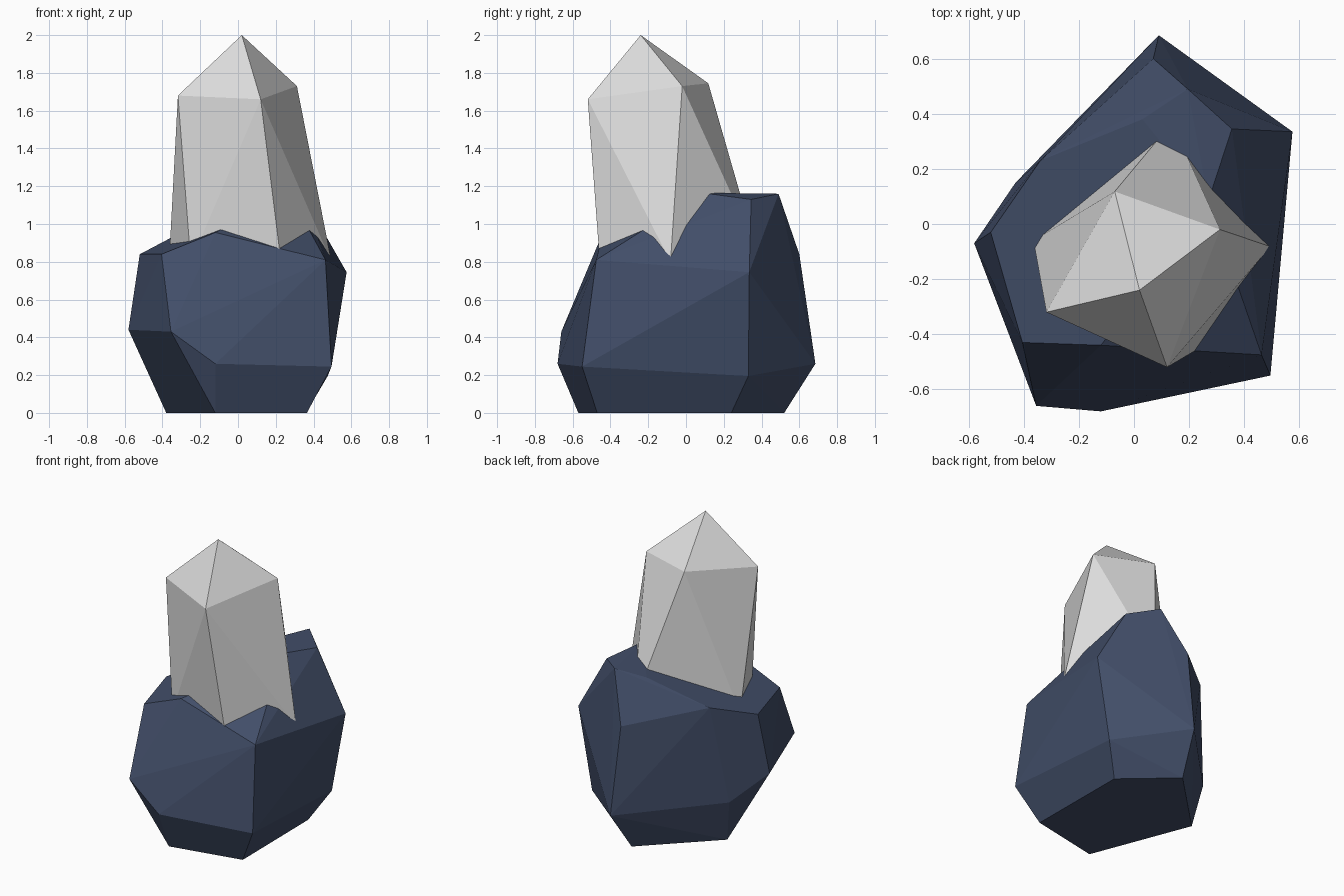
import bpy, bmesh, math

if "Cube" in bpy.data.objects:
    bpy.data.objects.remove(bpy.data.objects["Cube"])


def material(name, color):
    m = bpy.data.materials.new(name)
    m.diffuse_color = (*color, 1.0)
    m.use_nodes = True
    m.node_tree.nodes["Principled BSDF"].inputs["Base Color"].default_value = m.diffuse_color
    return m


def faceted_solid(name, rings, mat, merge_angle):
    """Flat-faced convex solid skinned over stacked rings of corners."""
    bm = bmesh.new()
    for ring in rings:
        for co in ring:
            bm.verts.new(co)
    bmesh.ops.convex_hull(bm, input=bm.verts[:])
    loose = [v for v in bm.verts if not v.link_faces]
    bmesh.ops.delete(bm, geom=loose, context='VERTS')
    # merge nearly coplanar triangles into clean facets
    bmesh.ops.dissolve_limit(bm, angle_limit=math.radians(merge_angle),
                             verts=[], edges=bm.edges[:])
    bmesh.ops.recalc_face_normals(bm, faces=bm.faces[:])
    me = bpy.data.meshes.new(name)
    bm.to_mesh(me)
    bm.free()
    me.materials.append(mat)
    obj = bpy.data.objects.new(name, me)
    bpy.context.collection.objects.link(obj)
    return obj


slate = material("dark slate blue", (0.054, 0.076, 0.140))
pale = material("pale grey", (0.72, 0.72, 0.72))

# Rock base: foot, lower belt, left bulge, shoulder, crown
rock_rings = [
    [(-0.12, -0.57, 0), (0.365, -0.47, 0), (0.36, 0.24, 0),
     (0.045, 0.52, 0), (-0.38, 0.10, 0)],
    [(-0.12, -0.68, 0.26), (0.495, -0.55, 0.245), (0.475, 0.33, 0.195),
     (0.09, 0.685, 0.26), (-0.43, 0.15, 0.285)],
    [(-0.355, -0.66, 0.43), (-0.58, -0.07, 0.44)],
    [(-0.405, -0.43, 0.84), (0.463, -0.475, 0.81), (0.575, 0.335, 0.745),
     (0.07, 0.60, 0.84), (-0.34, 0.23, 0.935), (-0.52, -0.03, 0.84)],
    [(-0.12, -0.44, 0.955), (0.27, 0.085, 1.165), (0.355, 0.345, 1.13),
     (0.195, 0.49, 1.16), (0.03, 0.38, 1.10)],
]
faceted_solid("rock_base", rock_rings, slate, 4)

# Crystal: root sunk in the rock, four upper corners, pointed tip
crystal_rings = [
    [(0.23, -0.455, 0.78), (0.495, -0.082, 0.80), (0.137, 0.367, 0.88),
     (-0.365, -0.06, 0.80), (-0.25, -0.348, 0.80)],
    [(0.12, -0.52, 1.66), (0.312, -0.02, 1.73),
     (-0.07, 0.118, 1.745), (-0.318, -0.32, 1.68)],
    [(0.02, -0.24, 2.0)],
]
faceted_solid("crystal", crystal_rings, pale, 1)
